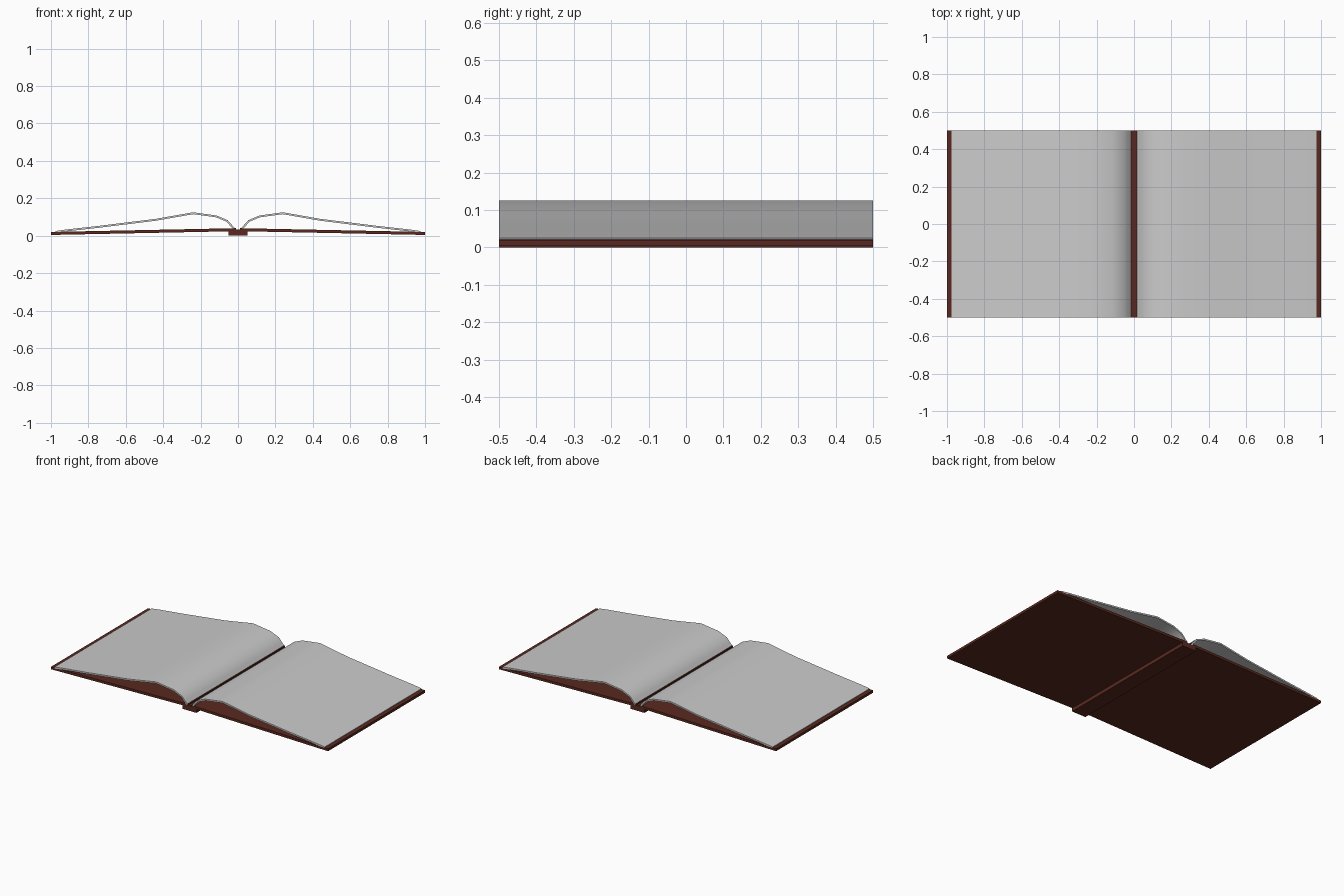
import bpy
from mathutils import Vector

if "Cube" in bpy.data.objects:
    bpy.data.objects.remove(bpy.data.objects["Cube"])

DEPTH = 1.0
red = bpy.data.materials.new("cover_red")
red.diffuse_color = (0.10, 0.022, 0.014, 1)
red.use_nodes = True
red.node_tree.nodes["Principled BSDF"].inputs["Base Color"].default_value = red.diffuse_color


def extrude(name, outline, mat=None, smooth=False):
    """Extrude a closed XZ outline along Y."""
    n = len(outline)
    verts = [(x, y, z) for y in (-DEPTH / 2, DEPTH / 2) for x, z in outline]
    faces = [(i, (i + 1) % n, n + (i + 1) % n, n + i) for i in range(n)]
    faces += [tuple(reversed(range(n))), tuple(range(n, 2 * n))]
    mesh = bpy.data.meshes.new(name)
    mesh.from_pydata(verts, [], faces)
    obj = bpy.data.objects.new(name, mesh)
    bpy.context.collection.objects.link(obj)
    if mat:
        mesh.materials.append(mat)
    bpy.context.view_layer.objects.active = obj
    obj.select_set(True)
    bpy.ops.object.mode_set(mode='EDIT')
    bpy.ops.mesh.select_all(action='SELECT')
    bpy.ops.mesh.normals_make_consistent(inside=False)
    bpy.ops.object.mode_set(mode='OBJECT')
    if smooth:
        bpy.ops.object.shade_smooth_by_angle(angle=0.6)
    obj.select_set(False)
    return obj


def thicken(path, t):
    """Offset a path downwards along its normals to make a sheet outline."""
    pts = [Vector(p) for p in path]
    inner = []
    for i, p in enumerate(pts):
        d = (pts[min(i + 1, len(pts) - 1)] - pts[max(i - 1, 0)]).normalized()
        inner.append(p + Vector((d.y, -d.x)) * t)
    return [tuple(p) for p in pts + inner[::-1]]


# Upper surface of the arched page sheet, from the gutter to the outer edge
page = [(0.012, 0.034), (0.032, 0.057), (0.055, 0.083), (0.115, 0.108),
        (0.24, 0.125), (0.44, 0.09), (0.74, 0.053), (0.92, 0.033), (0.975, 0.025)]
# Cover board, sloping down from the spine to the table
board = [(0.012, 0.04), (1.0, 0.02), (1.0, 0.004), (0.012, 0.024)]

for side, s in (("left", -1), ("right", 1)):
    extrude(side + "_cover", [(s * x, z) for x, z in board], red)
    extrude(side + "_pages", [(s * x, z) for x, z in thicken(page, 0.01)], smooth=True)

# Spine strip under the two boards
extrude("spine", [(-0.05, 0), (0.05, 0), (0.05, 0.022), (0.012, 0.032),
                  (-0.012, 0.032), (-0.05, 0.022)], red)
